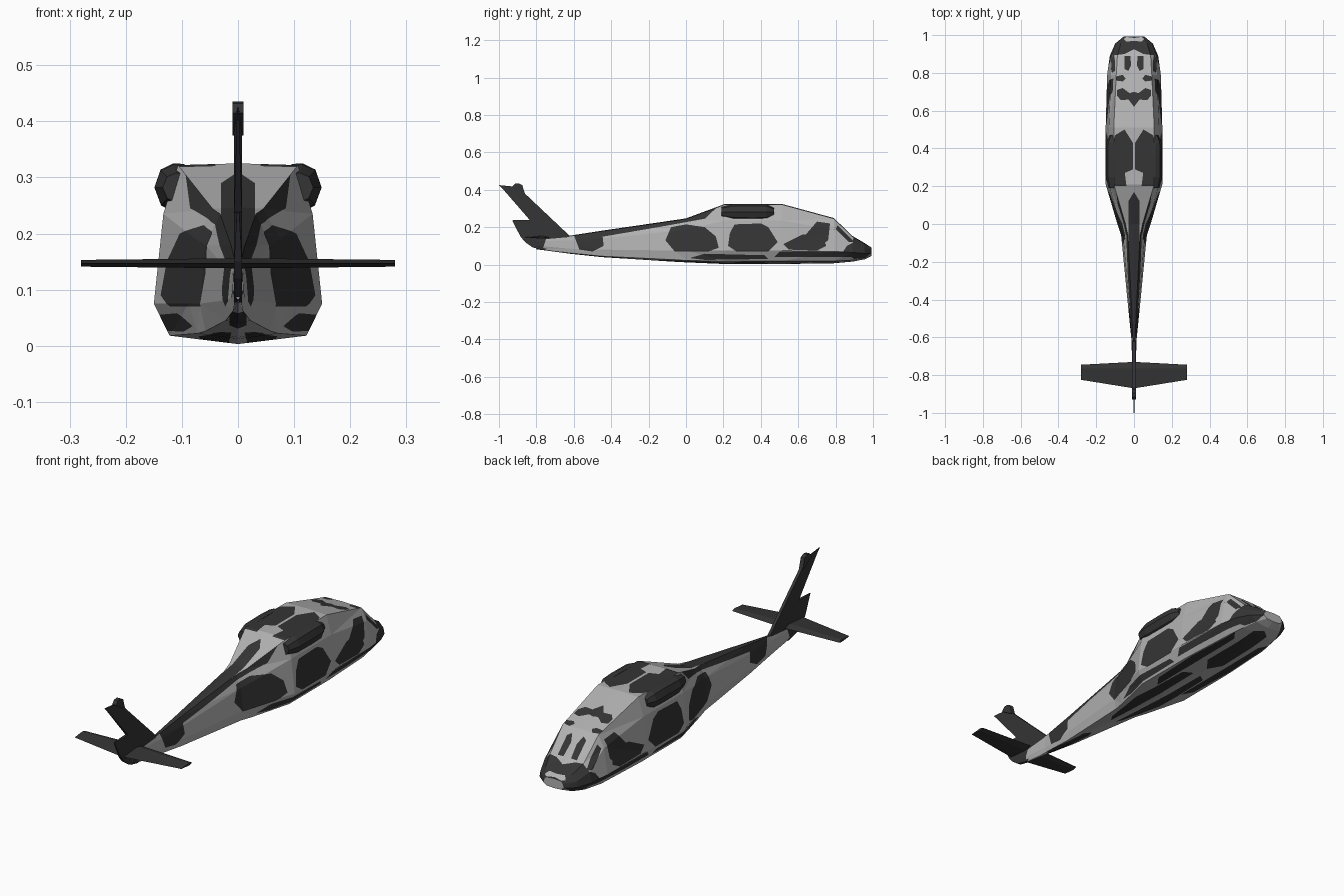
import bpy, bmesh
from mathutils import Vector

if "Cube" in bpy.data.objects:
    bpy.data.objects.remove(bpy.data.objects["Cube"])


def material(name, v):
    m = bpy.data.materials.new(name)
    m.diffuse_color = (v, v, v, 1)
    m.use_nodes = True
    m.node_tree.nodes["Principled BSDF"].inputs["Base Color"].default_value = m.diffuse_color
    return m


LIGHT, DARK = material("light_grey", 0.45), material("dark_grey", 0.035)


def finish(name, bm, mirror=True):
    me = bpy.data.meshes.new(name)
    bm.to_mesh(me)
    bm.free()
    me.materials.append(LIGHT)
    me.materials.append(DARK)
    ob = bpy.data.objects.new(name, me)
    bpy.context.collection.objects.link(ob)
    if mirror:
        ob.modifiers.new("mirror", 'MIRROR').use_clip = True
    return ob


def loft(rings, closed=False):
    """Skin a series of point rings; returns a triangulated bmesh."""
    bm = bmesh.new()
    vs = [[bm.verts.new(p) for p in r] for r in rings]
    n = len(rings[0])
    for a, b in zip(vs, vs[1:]):
        for j in range(n if closed else n - 1):
            k = (j + 1) % n
            bm.faces.new((a[j], a[k], b[k], b[j]))
    bm.faces.new(vs[0][::-1])
    bm.faces.new(vs[-1])
    if closed:
        bmesh.ops.recalc_face_normals(bm, faces=bm.faces[:])
    bmesh.ops.triangulate(bm, faces=bm.faces[:])
    bm.normal_update()
    return bm


def paint(bm, poly, to3d, view, accept, mat=1):
    """Cut a convex patch into the skin along a view axis and colour it."""
    faces = [f for f in bm.faces if accept(f.normal)]
    pts = [to3d(*p) for p in poly]
    mid = sum(pts, Vector()) / len(pts)
    for a, b in zip(pts, pts[1:] + pts[:1]):
        no = (b - a).cross(view).normalized()
        if (mid - a).dot(no) < 0:
            no = -no
        geom = list({e for f in faces for e in (f, *f.edges, *f.verts)})
        if not faces:
            return
        out = bmesh.ops.bisect_plane(bm, geom=geom, dist=1e-5, plane_co=a, plane_no=no)
        faces = [f for f in out['geom'] if isinstance(f, bmesh.types.BMFace)
                 and (f.calc_center_median() - a).dot(no) > 0]
    for f in faces:
        f.material_index = mat


# Fuselage half sections: y, keel z, belly z/x, waist z/x, shoulder z/x, roof x/z
stations = [
    (.992, .046, .048, .035, .060, .055, .078, .050, .040, .088),
    (.955, .028, .035, .070, .060, .100, .088, .095, .070, .112),
    (.89, .016, .024, .092, .065, .128, .115, .118, .088, .150),
    (.79, .007, .018, .108, .070, .142, .190, .122, .094, .246),
    (.51, .003, .018, .122, .075, .150, .235, .133, .107, .322),
    (.21, .003, .018, .122, .075, .150, .235, .133, .107, .322),
    (.0, .012, .022, .072, .075, .088, .190, .075, .045, .244),
    (-.06, .015, .026, .058, .075, .068, .180, .058, .032, .235),
    (-.45, .040, .045, .022, .080, .030, .140, .024, .012, .178),
    (-.62, .058, .062, .009, .085, .013, .130, .011, .006, .152),
    (-.80, .082, .088, .005, .100, .009, .125, .008, .005, .140)]
body = loft([[(0, y, k), (bx, y, bz), (wx, y, wz), (sx, y, sz), (rx, y, rz), (0, y, rz + .003)]
             for y, k, bz, bx, wz, wx, sz, sx, rx, rz in stations])

# Side patches (y, z)
side = [
    [(-.11, .13), (-.08, .20), (0, .215), (.10, .20), (.16, .15), (.175, .09), (.12, .07), (-.06, .07)],
    [(.235, .17), (.26, .215), (.40, .22), (.44, .20), (.49, .12), (.44, .07), (.27, .07), (.225, .10)],
    [(.52, .11), (.62, .16), (.72, .17), (.75, .10), (.70, .075), (.55, .08)],
    [(.64, .16), (.70, .23), (.77, .22), (.76, .13), (.72, .10)],
    [(.81, .21), (.83, .19), (.90, .12), (.87, .12), (.80, .19)],
    [(.47, .04), (.50, .07), (.97, .07), (.93, .04)],
    [(.02, .035), (.10, .058), (.42, .05), (.44, .03), (.10, .025)],
    [(.84, .07), (.86, .10), (.92, .13), (1.0, .09), (1.0, .04), (.90, .03)],
    [(-.60, .16), (-.57, .08), (-.50, .07), (-.44, .10), (-.45, .19)],
    [(-.50, .14), (-.50, .20), (.18, .32), (.10, .245), (-.15, .20)],
    [(-.82, .07), (-.82, .16), (-.74, .16), (-.77, .07)]]
for p in side:
    paint(body, p, lambda y, z: Vector((0, y, z)), Vector((1, 0, 0)), lambda n: n.x > .45)

# Roof, windscreen and nose patches (x, y); the last one is light again
top = [
    [(.006, .26), (.006, .43), (.05, .50), (.10, .47), (.12, .40), (.12, .24), (.05, .27)],
    [(.05, .28), (.12, .28), (.12, .20), (.04, .20)],
    [(0, .62), (0, .70), (.03, .69), (.03, .66)],
    [(.02, .66), (.02, .69), (.06, .72), (.09, .71), (.09, .68), (.07, .655)],
    [(.045, .77), (.06, .79), (.10, .78), (.10, .76), (.06, .755)],
    [(.015, .84), (.02, .89), (.05, .89), (.05, .82), (.03, .81)],
    [(.0, .925), (.05, .90), (.13, .89), (.13, 1), (0, 1)],
    [(0, -.65), (0, .17), (.03, .12), (.03, -.65)]]
above = lambda n: n.z > .45
flat = lambda x, y: Vector((x, y, 0))
for p in top:
    paint(body, p, flat, Vector((0, 0, 1)), above)
paint(body, [(0, .97), (.04, .965), (.055, .98), (.04, .99), (0, .985)], flat, Vector((0, 0, 1)), above, 0)

# Belly stripes (x, y)
belly = [
    [(.012, -.15), (.02, .45), (.06, .42), (.07, .10), (.03, -.12)],
    [(.0, .52), (.0, .93), (.04, .90), (.045, .58)],
    [(.07, .25), (.07, .80), (.10, .84), (.115, .55), (.105, .30)],
    [(0, -.62), (0, -.30), (.015, -.34), (.015, -.60)]]
for p in belly:
    paint(body, p, flat, Vector((0, 0, 1)), lambda n: n.z < -.45)
finish("fuselage", body)

# Engine housings bulging from the roof edges
outline = [(.095, .324), (.115, .325), (.138, .314), (.149, .282), (.137, .250), (.115, .238), (.095, .25)]
pod = loft([[(.10 + (x - .10) * s, y, .282 + (z - .282) * h) for x, z in outline]
            for y, s, h in [(.47, .6, .5), (.43, .95, .95), (.36, 1, 1), (.25, 1, .95), (.19, .7, .6)]], True)
for f in pod.faces:
    f.material_index = 1
finish("engine_housing", pod)


def plate(name, pts, d, thick):
    """Closed slab from an outline, extruded evenly about its own plane."""
    bm = bmesh.new()
    h = Vector(d) * thick
    f = bm.faces.new([bm.verts.new(Vector(p) - h) for p in pts])
    ext = bmesh.ops.extrude_face_region(bm, geom=[f], use_keep_orig=True)
    bmesh.ops.translate(bm, vec=h * 2, verts=[v for v in ext['geom'] if isinstance(v, bmesh.types.BMVert)])
    bmesh.ops.recalc_face_normals(bm, faces=bm.faces[:])
    for f in bm.faces:
        f.material_index = 1
    return bm


# Swept tail fin with its lower rear tab
fin = [(-.62, .152), (-.87, .388), (-.885, .42), (-.93, .418), (-1, .425), (-.98, .405), (-.835, .238),
       (-.93, .237), (-.885, .15), (-.86, .12), (-.82, .092), (-.76, .077)]
bm = plate("tail_fin", [(0, y, z) for y, z in fin], (1, 0, 0), .007)
for v in bm.verts:  # thin the trailing edge and the upper blade
    if v.co.y < -.92:
        v.co.x *= .3
finish("tail_fin", bm, False)

# Gearbox fairing at the fin tip
hub = [(-.93, .415), (-.915, .432), (-.895, .435), (-.875, .425), (-.868, .40), (-.86, .375), (-.89, .39)]
finish("tail_gearbox", plate("tail_gearbox", [(0, y, z) for y, z in hub], (1, 0, 0), .010), False)

# Tailplane with tapered tips
def airfoil(x, lead, trail, t):
    c = lead - trail
    return [(x, lead, .147), (x, lead - .25 * c, .147 + t), (x, trail, .147), (x, lead - .25 * c, .147 - t)]


bm = loft([airfoil(0, -.73, -.87, .009), airfoil(.28, -.745, -.825, .006)], True)
for f in bm.faces:
    f.material_index = 1
finish("tailplane", bm)
